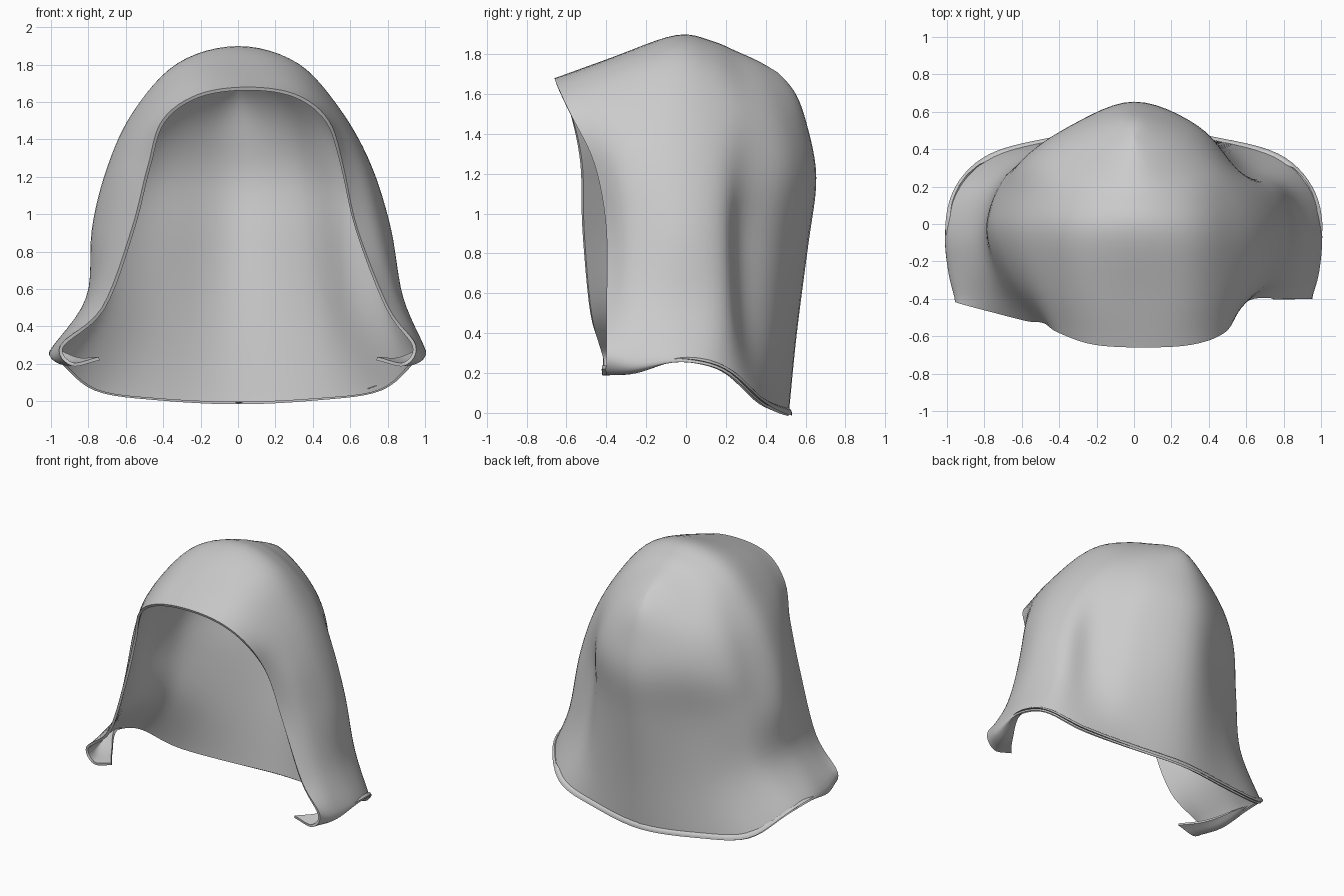
import bpy, bmesh, math
from mathutils import Vector

STEPS = 6          # subdivisions of every profile span
CLOTH = 0.018      # cloth thickness

cube = bpy.data.objects.get("Cube")
if cube:
    bpy.data.objects.remove(cube, do_unlink=True)

# Half profiles of the hood from hem to crown ridge, each running from
# the face opening round the side and over the fold to the back centre
PROFILES = [
    [(.95, -.4, .3), (.99, -.25, .27), (1, -.03, .28), (.94, .19, .23),
     (.76, .36, .08), (.42, .45, .03), (0, .52, .01)],
    [(.8, -.4, .5), (.86, -.25, .55), (.88, -.03, .55), (.82, .2, .52),
     (.63, .29, .45), (.41, .45, .4), (0, .56, .4)],
    [(.62, -.4, .92), (.75, -.28, .92), (.82, -.03, .92), (.75, .19, .9),
     (.57, .27, .87), (.38, .47, .85), (0, .62, .85)],
    [(.53, -.46, 1.25), (.66, -.3, 1.25), (.71, -.05, 1.26), (.66, .17, 1.23),
     (.53, .31, 1.2), (.34, .53, 1.2), (0, .66, 1.18)],
    [(.44, -.58, 1.5), (.51, -.32, 1.54), (.55, -.05, 1.55), (.51, .16, 1.52),
     (.43, .32, 1.48), (.27, .5, 1.45), (0, .61, 1.45)],
    [(.26, -.645, 1.64), (.29, -.36, 1.74), (.32, -.06, 1.81), (.3, .13, 1.77),
     (.25, .28, 1.7), (.16, .43, 1.65), (0, .55, 1.61)],
    [(0, -.66, 1.68), (0, -.37, 1.785), (0, -.05, 1.9), (0, .13, 1.87),
     (0, .25, 1.82), (0, .36, 1.77), (0, .46, 1.71)],
]
# Right half, per profile: width, how far the opening edge comes forward,
# and how much the fold is filled out
RIGHT_WIDTH = [1, .92, .96, .99, 1.03, 1.03, 1]
RIGHT_FORWARD = [.02, .08, .12, .07, 0, 0, 0]
RIGHT_FILL = [0, .04, .06, .05, .02, 0, 0]
# How strongly the hem curls under at each profile point
CURL = [1, .65, .15, .06, .05, .05, .05]
FOLD = 4


def mirrored(p):
    return Vector((-p.x, p.y, p.z))


def spline(points):
    """Smooth curve through the points; the last one lies on the mirror plane."""
    pts = [points[0] * 2 - points[1]] + points + [mirrored(points[-2])]
    out = []
    for a, b, c, d in zip(pts, pts[1:], pts[2:], pts[3:]):
        for i in range(STEPS):
            t = i / STEPS
            out.append(b + (c - a) * (t / 2)
                       + (a * 2 - b * 5 + c * 4 - d) * (t * t / 2)
                       + (b * 3 - a - c * 3 + d) * (t ** 3 / 2))
    return out + [points[-1]]


def side_cage(side):
    """Control rows of one half, the right half hanging a little differently."""
    rows = [[Vector(p) for p in row] for row in PROFILES]
    if side < 0:
        for row, width, forward, fill in zip(rows, RIGHT_WIDTH,
                                             RIGHT_FORWARD, RIGHT_FILL):
            for p in row:
                p.x *= width
            row[0].y -= forward
            row[FOLD] += Vector((fill, fill, 0))
    # hem turned under towards the inside
    hem = rows[0]
    for inward, down in ((.06, .11), (.21, .08)):
        turned = []
        for p, w in zip(hem, CURL):
            flat = Vector((p.x, max(p.y, 0), 0)).normalized()
            turned.append(p - flat * inward * w - Vector((0, 0, down * w)))
        rows.insert(0, turned)
    return rows


def drape(p, side):
    """Place a point on its side and let the front lean slightly to the left."""
    lean = .08 * max(0, -p.y) * min(1, max(0, p.z - .3))
    return Vector((side * p.x + lean, p.y, p.z))


# Cloth surface
bm = bmesh.new()
for side in (1, -1):
    rows = [spline(row) for row in side_cage(side)]
    columns = [spline(list(col)) for col in zip(*rows)]
    grid = [[bm.verts.new(drape(p, side)) for p in col] for col in columns]
    for left, right in zip(grid, grid[1:]):
        for i in range(len(left) - 1):
            bm.faces.new((left[i], right[i], right[i + 1], left[i + 1]))
bmesh.ops.remove_doubles(bm, verts=bm.verts, dist=.002)

# Relax the folds while keeping the open edges in place
inner = [v for v in bm.verts if not v.is_boundary]
for _ in range(4):
    bmesh.ops.smooth_vert(bm, verts=inner, factor=.4,
                          use_axis_x=True, use_axis_y=True, use_axis_z=True)
bmesh.ops.recalc_face_normals(bm, faces=bm.faces)
crown = max(bm.faces, key=lambda f: f.calc_center_median().z)
if crown.normal.z < 0:
    bmesh.ops.reverse_faces(bm, faces=bm.faces)

mesh = bpy.data.meshes.new("hood")
bm.to_mesh(mesh)
bm.free()
hood = bpy.data.objects.new("hood", mesh)
bpy.context.collection.objects.link(hood)

# Cloth colour
grey = bpy.data.materials.new("grey cloth")
grey.use_nodes = True
colour = (.6, .6, .6, 1)
grey.diffuse_color = colour
for node in grey.node_tree.nodes:
    if node.type == "BSDF_PRINCIPLED":
        node.inputs["Base Color"].default_value = colour
mesh.materials.append(grey)

# Thickness and shading
thick = hood.modifiers.new("cloth thickness", "SOLIDIFY")
thick.thickness = CLOTH
thick.offset = -1
bpy.ops.object.select_all(action="DESELECT")
hood.select_set(True)
bpy.context.view_layer.objects.active = hood
bpy.ops.object.modifier_apply(modifier=thick.name)
bpy.ops.object.shade_smooth_by_angle(angle=math.radians(50))
